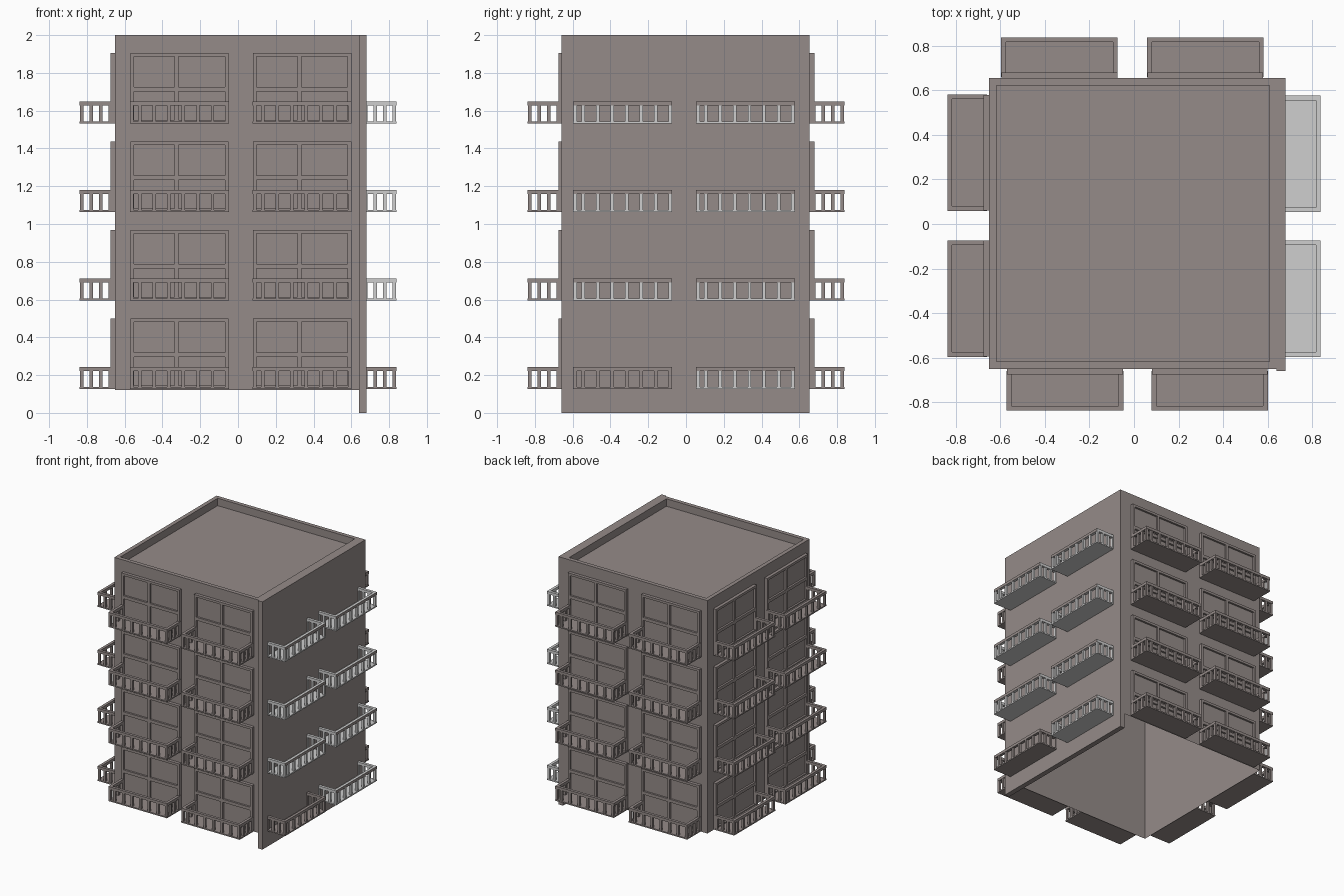
import bpy, bmesh, math
from mathutils import Matrix, Vector

if "Cube" in bpy.data.objects:
    bpy.data.objects.remove(bpy.data.objects["Cube"], do_unlink=True)


def material(name, color):
    m = bpy.data.materials.new(name)
    m.use_nodes = True
    m.diffuse_color = color
    m.node_tree.nodes["Principled BSDF"].inputs["Base Color"].default_value = color
    return m


STONE = material("warm grey concrete", (0.30, 0.26, 0.25, 1))
PALE = material("pale grey", (0.62, 0.62, 0.62, 1))


def box(bm, x0, x1, y0, y1, z0, z1):
    mat = (Matrix.Translation(((x0 + x1) / 2, (y0 + y1) / 2, (z0 + z1) / 2))
           @ Matrix.Diagonal((x1 - x0, y1 - y0, z1 - z0, 1)))
    return bmesh.ops.create_cube(bm, size=1, matrix=mat)["verts"]


def finish(bm, name, mats, matrix=Matrix()):
    me = bpy.data.meshes.new(name)
    bm.to_mesh(me)
    bm.free()
    for m in mats:
        me.materials.append(m)
    ob = bpy.data.objects.new(name, me)
    ob.matrix_world = matrix
    bpy.context.collection.objects.link(ob)


# Hollow tower: open underneath, sunken roof inside a parapet
bm = bmesh.new()
box(bm, -0.65, 0.64, -0.65, 0.655, 0.12, 2)
bm.normal_update()
bottom = [f for f in bm.faces if f.normal.z < -0.9]
roof = [f for f in bm.faces if f.normal.z > 0.9]
bmesh.ops.delete(bm, geom=bottom, context="FACES")
bmesh.ops.inset_region(bm, faces=roof, thickness=0.046)
rim = bmesh.ops.extrude_face_region(bm, geom=roof)["geom"]
bmesh.ops.delete(bm, geom=roof, context="FACES")
bmesh.ops.translate(bm, verts=[v for v in rim if isinstance(v, bmesh.types.BMVert)],
                    vec=(0, 0, -0.06))
finish(bm, "tower", [STONE])

# Blank side wall reaching the ground
bm = bmesh.new()
box(bm, 0.64, 0.68, -0.66, 0.655, 0, 2)
finish(bm, "side_wall", [STONE])


def window(name, c, z, wall, matrix):
    bm = bmesh.new()
    back, front = -wall, -wall - 0.025
    for a, b in ((-0.26, -0.241), (-0.025, -0.005), (0.241, 0.26)):
        box(bm, c + a, c + b, front, back, z, z + 0.375)
    for a, b in ((0, 0.02), (0.17, 0.195), (0.356, 0.375)):
        for l, r in ((-0.241, -0.025), (-0.005, 0.241)):
            box(bm, c + l, c + r, front, back, z + a, z + b)
    # slightly recessed panes
    box(bm, c - 0.241, c + 0.241, front + 0.015, back, z + 0.02, z + 0.356)
    finish(bm, name, [STONE], matrix)


def balcony(name, c, z, pale, matrix):
    bm = bmesh.new()
    near, far, half, w = -0.66, -0.838, 0.262, 0.022
    top, under = z + 0.118, z + 0.096
    l, r = c - half, c + half
    box(bm, l, r, far, near, z, z + 0.01)
    # balusters along the front and both ends
    t = 0.009
    for x in [-0.251, 0.251] + [-0.21 + 0.077 * i for i in range(6)]:
        box(bm, c + x - t, c + x + t, far + 0.002, far + 0.02, z + 0.01, under)
    for x in (l + w / 2, r - w / 2):
        for i in range(1, 4):
            y = far + 0.011 + i * 0.05
            box(bm, x - t, x + t, y - t, y + t, z + 0.01, under)
    # handrail
    rail = box(bm, l, r, far, far + w, under, top)
    box(bm, l, l + w, far + w, near, under, top)
    box(bm, r - w, r, far + w, near, under, top)
    bm.normal_update()
    # outer rail face keeps the wall colour
    for f in bm.faces:
        outer = f.normal.y < -0.9 and all(v in rail for v in f.verts)
        f.material_index = 1 if pale and not outer else 0
    finish(bm, name, [STONE, PALE], matrix)


# side name, turn about z, centres along the wall, wall distance
SIDES = (("front", 0, (-0.31, 0.34), 0.65),
         ("right_wall", 90, (-0.335, 0.315), 0),
         ("back", 180, (-0.32, 0.335), 0.655),
         ("window_side", 270, (-0.32, 0.335), 0.65))

for side, turn, centres, wall in SIDES:
    rot = Matrix.Rotation(math.radians(turn), 4, "Z")
    for level in range(4):
        z = 0.126 + 0.4685 * level
        for i, c in enumerate(centres):
            tag = f"{side}_{level + 1}_{i + 1}"
            pale = wall == 0 and (level > 0 or i > 0)
            balcony("balcony_" + tag, c, z, pale, rot)
            if wall:
                window("window_" + tag, c, z, wall, rot)
